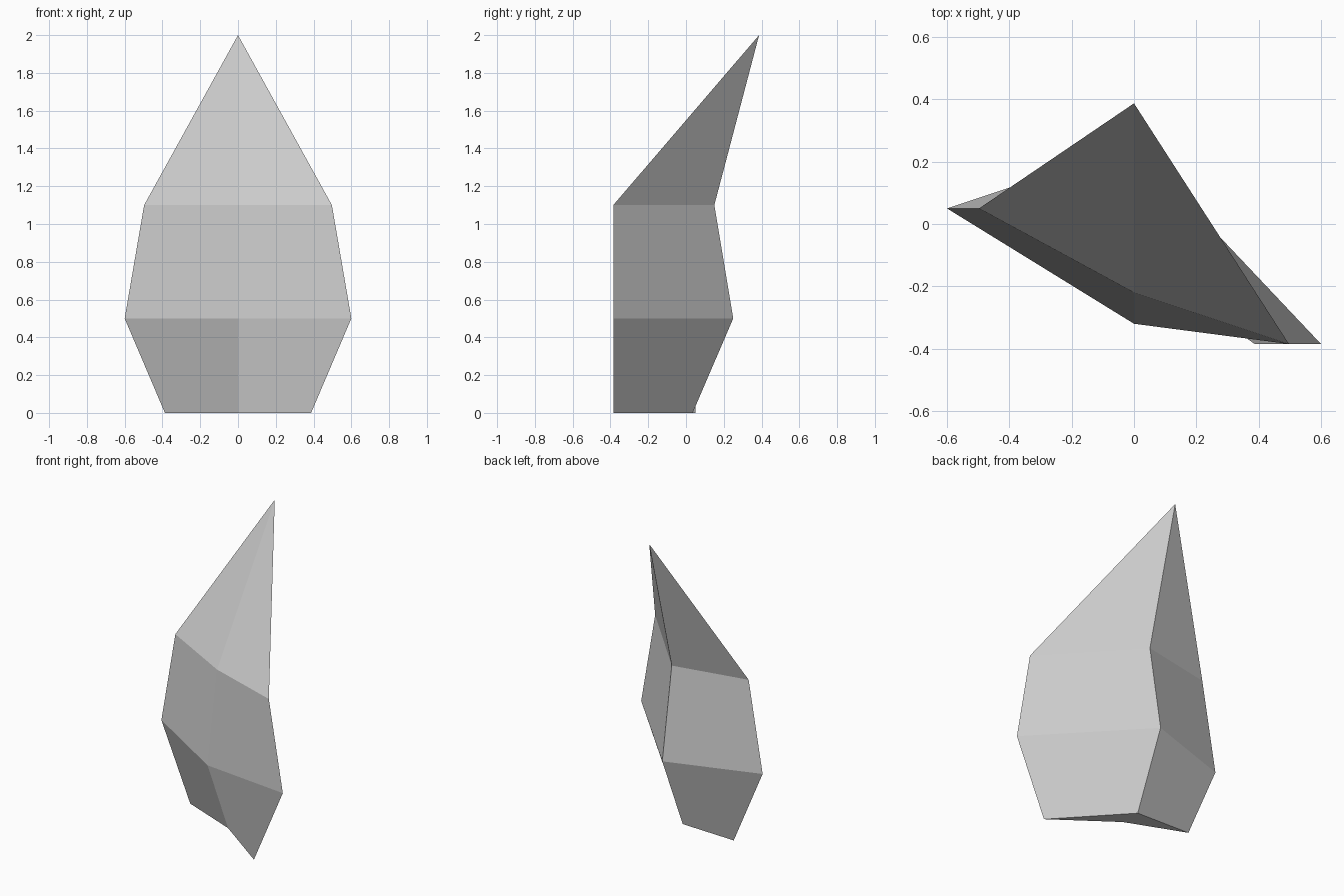
import bpy
import bmesh

# Remove the default object
cube = bpy.data.objects.get("Cube")
if cube:
    bpy.data.objects.remove(cube, do_unlink=True)

stone = bpy.data.materials.new("pale grey stone")
stone.use_nodes = True
grey = (0.6, 0.6, 0.6, 1.0)
stone.diffuse_color = grey
bsdf = next(n for n in stone.node_tree.nodes if n.type == "BSDF_PRINCIPLED")
bsdf.inputs["Base Color"].default_value = grey
bsdf.inputs["Roughness"].default_value = 0.8

# Four-sided skewed sections: (height, half width, half depth)
SECTIONS = [(0.0, 0.387, 0.07), (0.5, 0.6, 0.285), (1.1, 0.497, 0.185)]
LEFT_Y, RIGHT_Y, MID_Y = -0.385, 0.05, -0.035
APEX = (0, 0.387, 2)

bm = bmesh.new()


def section(z, half_width, half_depth):
    corners = [(0, MID_Y - half_depth), (half_width, LEFT_Y),
               (0, MID_Y + half_depth), (-half_width, RIGHT_Y)]
    return [bm.verts.new((x, y, z)) for x, y in corners]


# Flat base, two bands of facets, then the leaning point
rings = [section(*s) for s in SECTIONS]
bm.faces.new(reversed(rings[0]))
for low, high in zip(rings, rings[1:]):
    for i in range(4):
        j = (i + 1) % 4
        bm.faces.new((low[i], low[j], high[j], high[i]))
tip = bm.verts.new(APEX)
for i in range(4):
    bm.faces.new((rings[-1][i], rings[-1][(i + 1) % 4], tip))
bmesh.ops.recalc_face_normals(bm, faces=bm.faces)

mesh = bpy.data.meshes.new("crystal_shard")
bm.to_mesh(mesh)
bm.free()
mesh.materials.append(stone)
shard = bpy.data.objects.new("crystal_shard", mesh)
bpy.context.collection.objects.link(shard)
